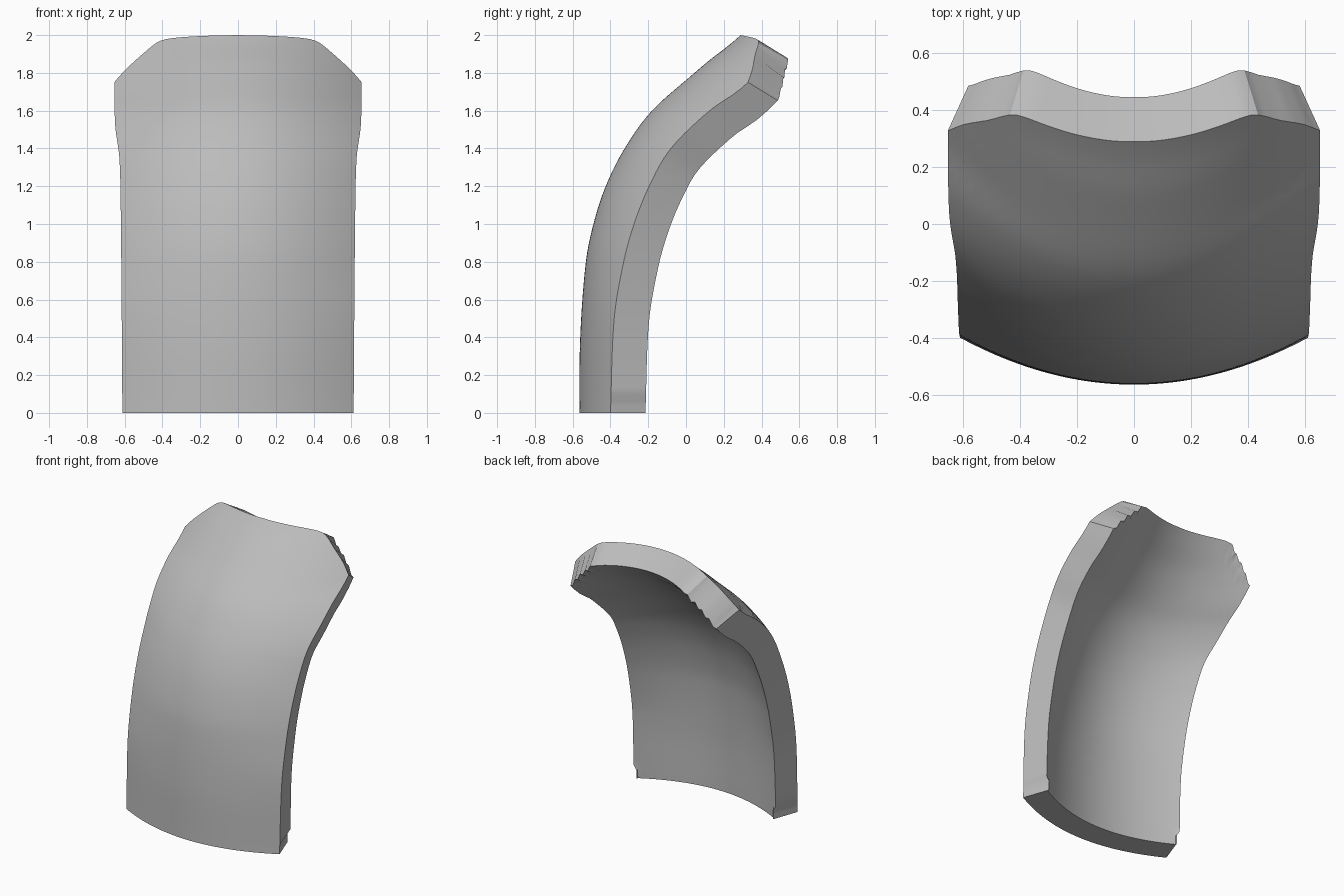
import bpy, bmesh, math
from mathutils import Vector

old = bpy.data.objects.get("Cube")
if old:
    bpy.data.objects.remove(old)


def curve(points):
    """Smooth interpolating function through (position, value) points."""
    p = points
    n = len(p)

    def slope(i):
        a, b = p[max(i - 1, 0)], p[min(i + 1, n - 1)]
        return (b[1] - a[1]) / (b[0] - a[0])

    def f(s):
        i = max([k for k in range(n - 1) if p[k][0] <= s] or [0])
        h = p[i + 1][0] - p[i][0]
        u = (s - p[i][0]) / h
        return ((1 + 2 * u) * (1 - u) ** 2 * p[i][1] + u * (1 - u) ** 2 * h * slope(i)
                + u * u * (3 - 2 * u) * p[i + 1][1] + u * u * (u - 1) * h * slope(i + 1))
    return f


# Depth of the outer face on the centre line and along the side edge, by height
centre = curve([(0, -.565), (.4, -.56), (.8, -.53), (1, -.49), (1.2, -.425), (1.4, -.325),
                (1.6, -.18), (1.8, .045), (1.88, .14), (1.94, .22), (2, .29)])
edge = curve([(0, -.40), (.5, -.38), (.8, -.33), (1, -.275), (1.2, -.195), (1.4, -.08),
              (1.6, .125), (1.7, .27), (1.76, .34), (1.85, .45), (2, .61)])
# Half width by height, and top outline by distance from the centre
width = curve([(0, .612), (1, .62), (1.35, .628), (1.52, .65), (1.76, .655), (2, .655)])
top = curve([(0, 2), (.3, 1.995), (.55, 1.982), (.65, 1.963), (.77, 1.9), (.92, 1.81), (1, 1.75)])

THICKNESS = .185
COLS, ROWS = 48, 52


def outer(u, t):
    z = top(abs(u)) * t
    y = centre(z) + (edge(z) - centre(z)) * u * u
    return Vector((u * width(z), y, z))


def inner(u, t, i):
    p = outer(u, t)
    d = outer(u, min(t + .01, 1)) - outer(u, max(t - .01, 0))
    d.y *= (1 - .45 * t ** 8) * min(1, t * 8)
    n = Vector((0, d.z, -d.y)).normalized()
    q = p + n * THICKNESS
    q.x *= .93 - .04 * t
    # small step at the foot and chipped upper corners
    if abs(u) > .99 and q.z < .08:
        q.x *= .96
    if t == 1 and .65 < abs(u) < .97:
        q.z += .012 * (-1) ** i
    q.z = max(q.z, 0)
    return q


# Curved shell: outer grid, inner grid and the rim joining them
bm = bmesh.new()
us = [2 * i / COLS - 1 for i in range(COLS + 1)]
ts = [j / ROWS for j in range(ROWS + 1)]
front = [[bm.verts.new(outer(u, t)) for t in ts] for u in us]
back = [[bm.verts.new(inner(u, t, i)) for t in ts] for i, u in enumerate(us)]
for i in range(COLS):
    for j in range(ROWS):
        for g in (front, back):
            bm.faces.new((g[i][j], g[i + 1][j], g[i + 1][j + 1], g[i][j + 1]))
    for j in (0, ROWS):
        bm.faces.new((front[i][j], front[i + 1][j], back[i + 1][j], back[i][j]))
for j in range(ROWS):
    for i in (0, COLS):
        bm.faces.new((front[i][j], front[i][j + 1], back[i][j + 1], back[i][j]))
bmesh.ops.recalc_face_normals(bm, faces=bm.faces)
mesh = bpy.data.meshes.new("curved_shell")
bm.to_mesh(mesh)
bm.free()
shell = bpy.data.objects.new("curved_shell", mesh)
bpy.context.collection.objects.link(shell)

# Plain grey
mat = bpy.data.materials.new("plain_grey")
mat.use_nodes = True
grey = (.5, .5, .5, 1)
mat.diffuse_color = grey
mat.node_tree.nodes["Principled BSDF"].inputs["Base Color"].default_value = grey
mesh.materials.append(mat)

bpy.context.view_layer.objects.active = shell
shell.select_set(True)
bpy.ops.object.shade_smooth_by_angle(angle=math.radians(30))
